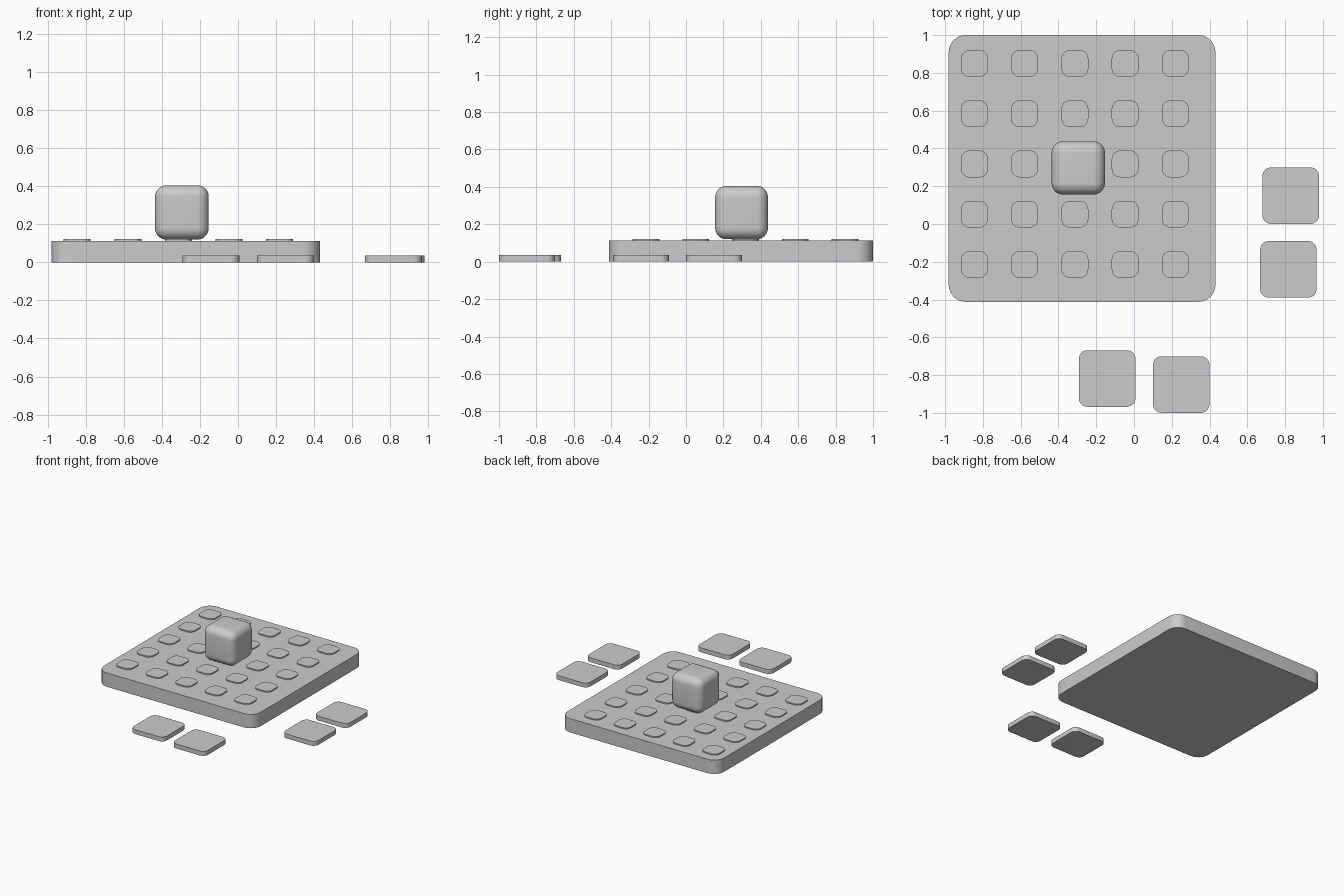
import bpy, bmesh
from mathutils import Matrix

if "Cube" in bpy.data.objects:
    bpy.data.objects.remove(bpy.data.objects["Cube"])


def rounded_block(name, x, y, z0, z1, size, radius, all_edges=False, segments=8):
    """Square block with rounded upright edges, or with every edge rounded."""
    bm = bmesh.new()
    bmesh.ops.create_cube(bm, size=1.0)
    bmesh.ops.transform(bm, verts=bm.verts,
                        matrix=Matrix.Diagonal((size, size, z1 - z0, 1)))
    edges = [e for e in bm.edges
             if all_edges or abs(e.verts[0].co.z - e.verts[1].co.z) > 1e-4]
    bmesh.ops.bevel(bm, geom=edges, offset=radius, segments=segments,
                    profile=0.5, affect='EDGES')
    mesh = bpy.data.meshes.new(name)
    bm.to_mesh(mesh)
    bm.free()
    obj = bpy.data.objects.new(name, mesh)
    bpy.context.collection.objects.link(obj)
    obj.location = (x, y, (z0 + z1) / 2)
    bpy.ops.object.select_all(action='DESELECT')
    obj.select_set(True)
    bpy.context.view_layer.objects.active = obj
    bpy.ops.object.shade_smooth_by_angle()
    return obj


# Board
rounded_block("board", -0.275, 0.294, 0, 0.113, 1.412, 0.09)

# Grid of raised pads
for row in range(5):
    for col in range(5):
        rounded_block(f"pad_{row}_{col}", -0.845 + 0.266 * col,
                      -0.214 + 0.266 * row, 0.10, 0.122, 0.142, 0.045)

# Rounded cube standing on the board
rounded_block("rounded_cube", -0.295, 0.297, 0.12, 0.405, 0.282, 0.06, True)

# Loose tiles around the board
for i, (x, y) in enumerate([(0.83, 0.15), (0.817, -0.24),
                            (-0.142, -0.818), (0.25, -0.85)]):
    rounded_block(f"tile_{i + 1}", x, y, 0, 0.036, 0.299, 0.045)
